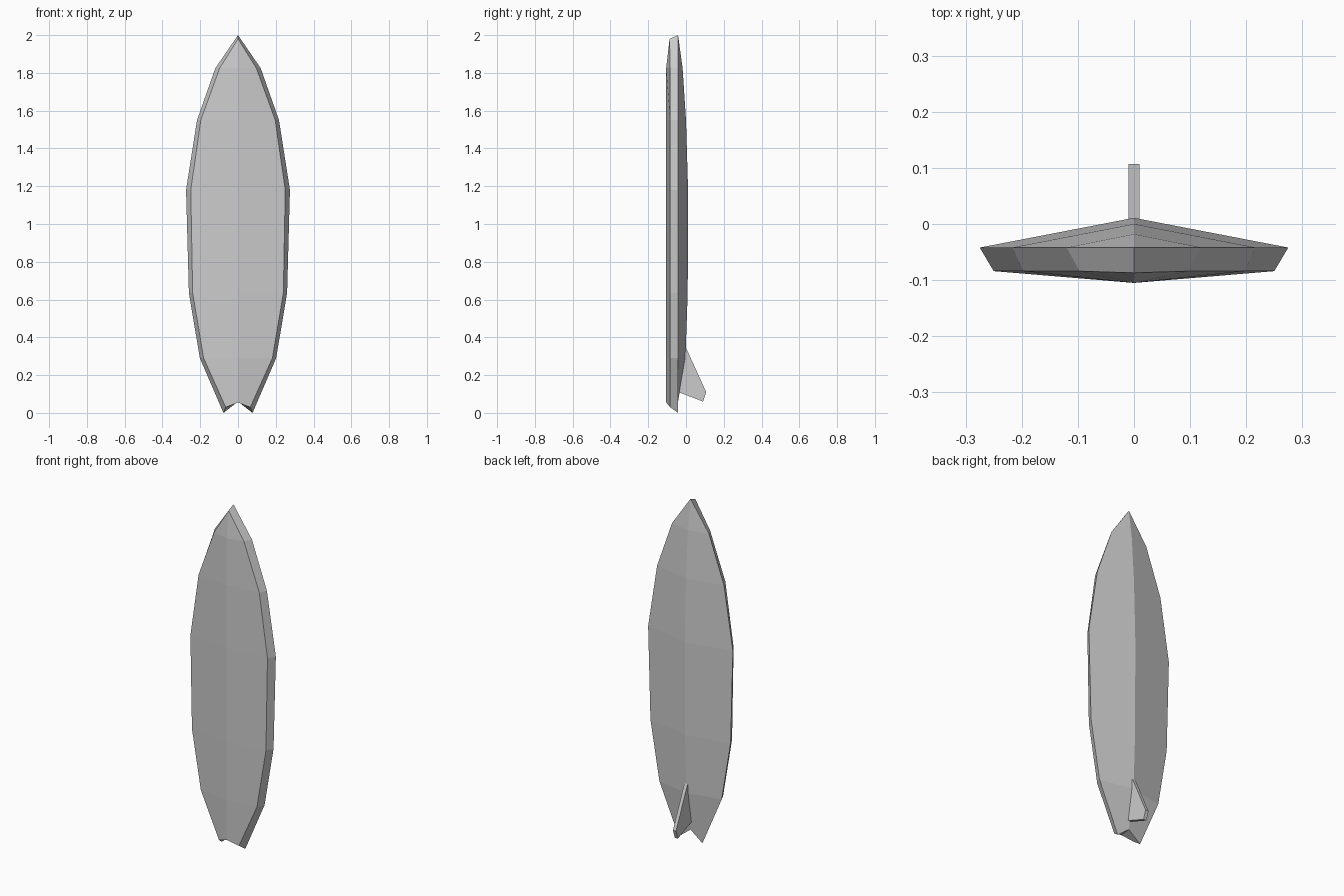
import bpy, bmesh

if "Cube" in bpy.data.objects:
    bpy.data.objects.remove(bpy.data.objects["Cube"])

def make_object(name, bm):
    bmesh.ops.recalc_face_normals(bm, faces=bm.faces)
    mesh = bpy.data.meshes.new(name)
    bm.to_mesh(mesh)
    bm.free()
    obj = bpy.data.objects.new(name, mesh)
    bpy.context.collection.objects.link(obj)
    return obj

RAIL_Y, EDGE_Y, DECK_Y = -0.042, -0.084, -0.105

def section(z, rail_x, edge_x, back_y):
    # half cross-section: back ridge, rail, deck edge, deck centre
    return [(0, back_y, z), (rail_x, RAIL_Y, z),
            (edge_x, EDGE_Y, z), (0, DECK_Y, z)]

# Board: half loft from swallow tail to nose, mirrored
rows = [[(0, RAIL_Y, 0.06), (0.077, RAIL_Y, 0.0), (0.065, EDGE_Y, 0.03), (0, DECK_Y, 0.055)]]
rows += [section(*s) for s in [
    (0.29, 0.202, 0.182, -0.003),
    (0.635, 0.26, 0.24, 0.009),
    (1.18, 0.275, 0.25, 0.011),
    (1.55, 0.217, 0.197, 0.0),
    (1.825, 0.12, 0.097, -0.018)]]
rows.append([(0, RAIL_Y, 2.0), (0, RAIL_Y, 2.0), (0, -0.087, 1.98), (0, -0.087, 1.98)])

bm = bmesh.new()
grid = [[bm.verts.new(p) for p in row] for row in rows]
for low, high in zip(grid, grid[1:]):
    for i in range(3):
        bm.faces.new((low[i], low[i + 1], high[i + 1], high[i]))
bm.faces.new(grid[0])  # tail notch
half = bm.verts[:] + bm.edges[:] + bm.faces[:]
bmesh.ops.mirror(bm, geom=half, axis='X', merge_dist=-1)
bmesh.ops.remove_doubles(bm, verts=bm.verts, dist=0.0005)
make_object("board", bm)

# Fin: side profile extruded across the centre line
bm = bmesh.new()
profile = [(-0.04, 0.11), (0.09, 0.06), (0.107, 0.11), (0.0, 0.345), (-0.04, 0.3)]
face = bm.faces.new([bm.verts.new((-0.01, y, z)) for y, z in profile])
ext = bmesh.ops.extrude_face_region(bm, geom=[face])
verts = [v for v in ext["geom"] if isinstance(v, bmesh.types.BMVert)]
bmesh.ops.translate(bm, verts=verts, vec=(0.02, 0, 0))
make_object("fin", bm)
